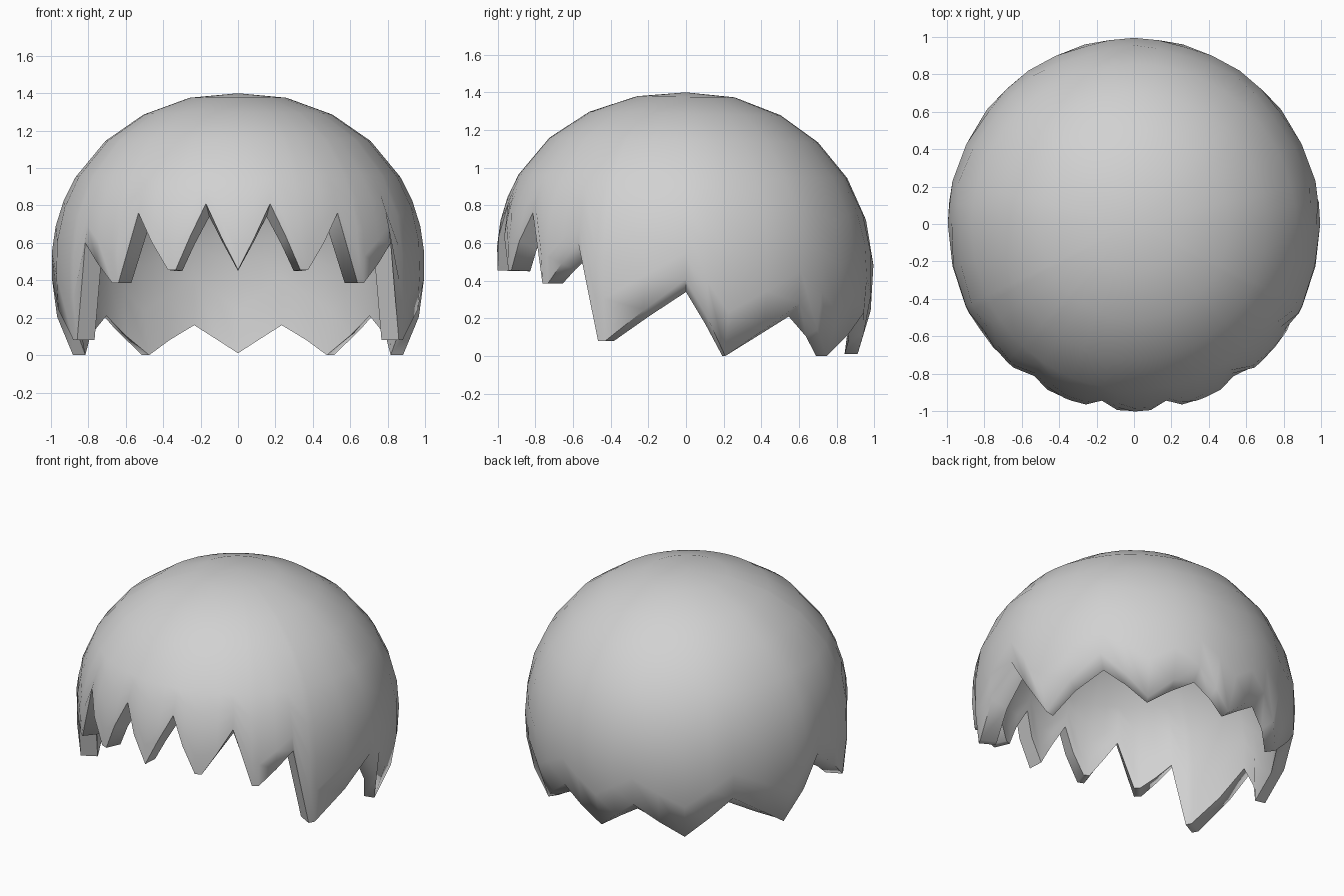
import bpy, bmesh, math

cube = bpy.data.objects.get("Cube")
if cube:
    bpy.data.objects.remove(cube, do_unlink=True)

CENTRE = 0.41      # height of the dome's widest ring
INNER = 0.892      # inner shell relative to the outer one
NOTCH_DROP = 0.07  # the rim slopes down inwards at each notch

# Jagged hem of one half: (degrees from the front, height)
HEM = [(0, .455), (10.3, .81), (19.5, .455), (22, .455), (33.2, .76),
       (40, .385), (42.5, .385), (55, .6), (61.5, .08), (64, .08),
       (90, .41), (103.3, 0), (127.8, .28), (145.5, 0), (164.7, .23), (180, .01)]
corners = HEM + [(360 - a, z) for a, z in reversed(HEM[1:-1])]

# Full hem with midpoints on the long edges: (degrees, height, inner drop)
drops = []
for i, (a, z) in enumerate(corners):
    after = corners[(i + 1) % len(corners)][1]
    drops.append(NOTCH_DROP if z > corners[i - 1][1] and z > after else 0)
hem = []
for i, (a, z) in enumerate(corners):
    j = (i + 1) % len(corners)
    b, w = corners[j]
    hem.append((a, z, drops[i]))
    if (b - a) % 360 > 9:
        hem.append((a + (b - a) % 360 / 2, (z + w) / 2, (drops[i] + drops[j]) / 2))


def radius(azimuth, polar):
    """Almost spherical, fuller at the front, with flared side locks."""
    c = math.cos(azimuth)
    if polar < math.pi / 2:
        swell = .03 + (.025 if c > 0 else .015) * c
        return .995 + 1.25 * swell * math.sin(2 * polar) * math.sin(polar)
    side = math.degrees(math.acos(c))
    flare = math.exp(-((side - 63) / 12) ** 2)
    return .995 - .12 * flare * math.cos(polar)


def point(azimuth, polar):
    r = radius(azimuth, polar)
    s = r * math.sin(polar)
    return s * math.sin(azimuth), -s * math.cos(azimuth), r * math.cos(polar)


def column(degrees, height):
    """Points from near the crown down to the hem."""
    a = math.radians(degrees)
    end = math.pi / 2
    for _ in range(8):
        end = math.acos((height - CENTRE) / radius(a, end))
    start = math.radians(58)
    polars = [math.radians(d) for d in (15, 30, 44)]
    polars += [start + (end - start) * i / 4 for i in range(5)]
    return [point(a, p) for p in polars]


def outer_place(x, y, z):
    return x, y, CENTRE + z


def inner_place(x, y, z):
    """Inner skin, closer to the outer one at the tips behind the front."""
    s = INNER + (.08 * max(0, -z) if y > 0 else 0)
    return x * s, y * s, CENTRE + z * (s if z > 0 else 1)


bm = bmesh.new()


def shell(place, inside):
    """One skin of the dome; returns its hem vertices."""
    crown = bm.verts.new(place(0, 0, .99))
    cols = [[bm.verts.new(place(*p)) for p in column(a, z)] for a, z, _ in hem]
    for i, left in enumerate(cols):
        right = cols[(i + 1) % len(cols)]
        faces = [[crown, left[0], right[0]]]
        faces += [[left[k], left[k + 1], right[k + 1], right[k]]
                  for k in range(len(left) - 1)]
        for f in faces:
            bm.faces.new(f[::-1] if inside else f)
    return [c[-1] for c in cols]


# Outer and inner skins, joined by a rim along the hem
outer = shell(outer_place, False)
inner = shell(inner_place, True)
for v, o, (_, _, drop) in zip(inner, outer, hem):
    v.co.z = min(v.co.z, o.co.z - drop)
for i, o in enumerate(outer):
    j = (i + 1) % len(outer)
    bm.faces.new((o, inner[i], inner[j], outer[j]))
bmesh.ops.recalc_face_normals(bm, faces=bm.faces)

mesh = bpy.data.meshes.new("hair_shell")
bm.to_mesh(mesh)
bm.free()
hair = bpy.data.objects.new("hair_shell", mesh)
bpy.context.collection.objects.link(hair)

# Plain light grey
grey = bpy.data.materials.new("light_grey")
grey.use_nodes = True
colour = (.64, .64, .64, 1)
grey.diffuse_color = colour
grey.node_tree.nodes["Principled BSDF"].inputs["Base Color"].default_value = colour
mesh.materials.append(grey)

# Smooth dome with softened rim
bpy.ops.object.select_all(action='DESELECT')
hair.select_set(True)
bpy.context.view_layer.objects.active = hair
bpy.ops.object.shade_smooth_by_angle(angle=math.radians(75))
